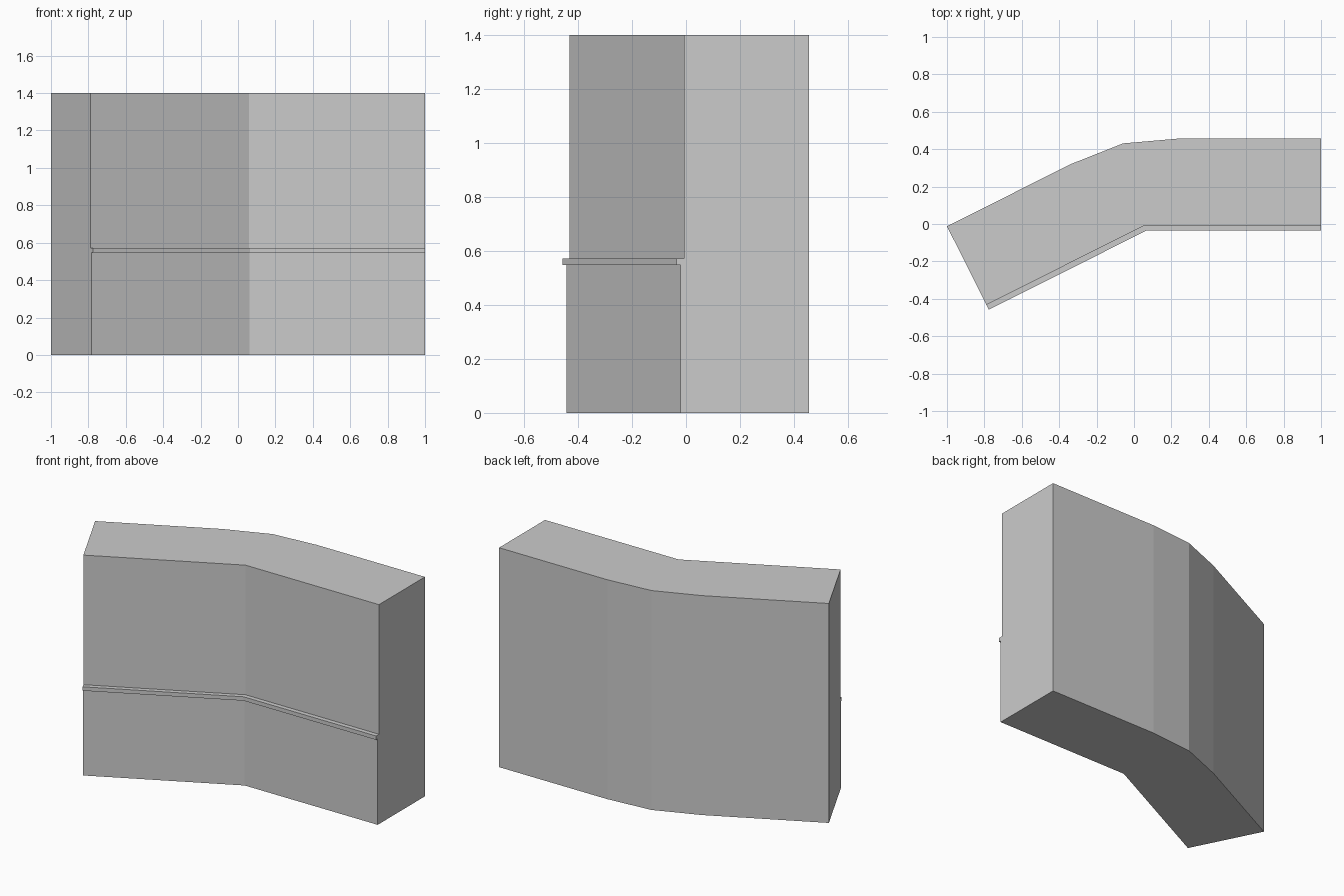
import bpy
import bmesh
from mathutils import Vector

cube = bpy.data.objects.get("Cube")
if cube:
    bpy.data.objects.remove(cube, do_unlink=True)

HEIGHT = 1.4
LEDGE_LOW, LEDGE_TOP = 0.548, 0.573

# Plan of the rear face, from the angled end to the straight end
rear_plan = [(-1, -0.012), (-0.336, 0.321), (-0.058, 0.431), (0.236, 0.4565), (1, 0.4565)]


def front_plan(out):
    """Plan of the front face, pushed outward from the main wall by out."""
    end = Vector((-0.789, -0.432)) + Vector((0.45, -0.89)) * out
    return [tuple(end), (0.058 + 0.24 * out, -0.007 - out), (1, -0.007 - out)]


# Front profile from top to bottom: outward offset and height
front_profile = [
    (0, HEIGHT), (0, LEDGE_TOP),
    (0.029, LEDGE_TOP), (0.029, LEDGE_LOW),
    (0.013, LEDGE_LOW), (0.013, 0),
]

bm = bmesh.new()


def add_rail(plan, z):
    return [bm.verts.new((x, y, z)) for x, y in plan]


def skin(upper, lower):
    for i in range(len(upper) - 1):
        bm.faces.new((upper[i], lower[i], lower[i + 1], upper[i + 1]))


# Front face with its ledge, and the faceted rear face
front = [add_rail(front_plan(out), z) for out, z in front_profile]
rear = [add_rail(rear_plan, z) for z in (0, HEIGHT)]
for upper, lower in zip(front, front[1:]):
    skin(upper, lower)
skin(*rear)

# Top, underside and the two flat ends
bm.faces.new(front[0] + rear[1][::-1])
bm.faces.new(front[-1] + rear[0][::-1])
for end in (0, -1):
    bm.faces.new([rail[end] for rail in front + rear])
bmesh.ops.recalc_face_normals(bm, faces=bm.faces[:])

mesh = bpy.data.meshes.new("bent_wall")
bm.to_mesh(mesh)
bm.free()
wall = bpy.data.objects.new("bent_wall", mesh)
bpy.context.collection.objects.link(wall)

# Plain grey finish
grey = bpy.data.materials.new("light_grey")
grey.use_nodes = True
grey.diffuse_color = (0.6, 0.6, 0.6, 1)
grey.node_tree.nodes["Principled BSDF"].inputs["Base Color"].default_value = grey.diffuse_color
mesh.materials.append(grey)
